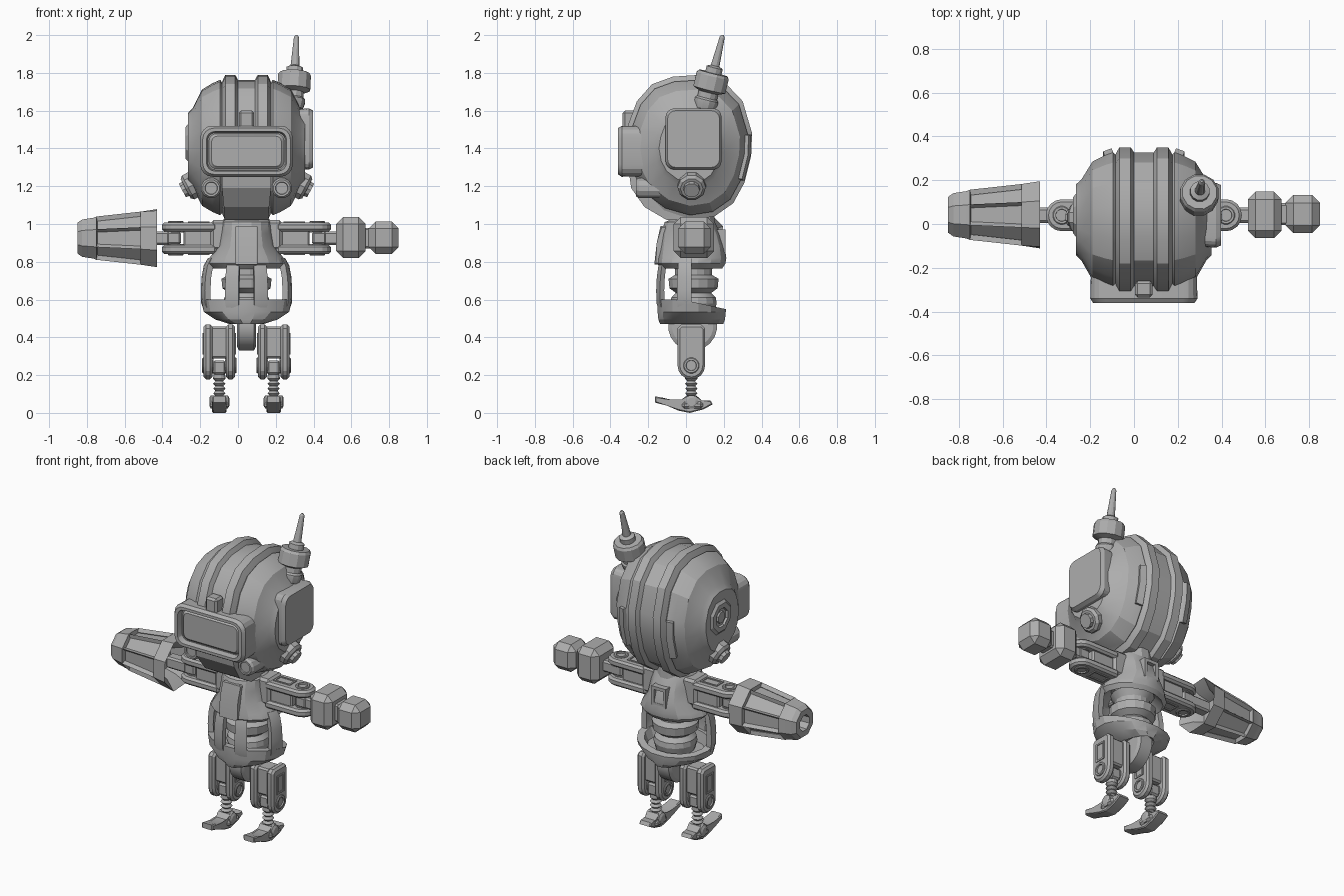
import bpy, bmesh, math
from mathutils import Matrix, Vector

if "Cube" in bpy.data.objects:
    bpy.data.objects.remove(bpy.data.objects["Cube"])

CX = 0.045                       # body centre line in x
grey = bpy.data.materials.new("plain grey")
grey.diffuse_color = (0.42, 0.42, 0.42, 1)
grey.use_nodes = True
grey.node_tree.nodes["Principled BSDF"].inputs["Base Color"].default_value = grey.diffuse_color

def finish(name, bm, M=None):
    if M is not None:
        bm.transform(M)
    bmesh.ops.recalc_face_normals(bm, faces=bm.faces)
    me = bpy.data.meshes.new(name)
    bm.to_mesh(me)
    bm.free()
    me.materials.append(grey)
    ob = bpy.data.objects.new(name, me)
    bpy.context.collection.objects.link(ob)
    return ob

def loft_bm(rings, closed=False):
    """Skin equal-length rings; cap the ends, or join last to first."""
    bm = bmesh.new()
    vs = [[bm.verts.new(p) for p in r] for r in rings]
    n = len(rings[0])
    pairs = list(zip(vs, vs[1:])) + ([(vs[-1], vs[0])] if closed else [])
    for a, b in pairs:
        for i in range(n):
            j = (i + 1) % n
            bm.faces.new((a[i], a[j], b[j], b[i]))
    if not closed:
        bm.faces.new(vs[0])
        bm.faces.new(vs[-1])
    return bm

def bevel(bm, w, seg=1, ang=0.6):
    es = [e for e in bm.edges if len(e.link_faces) == 2 and e.calc_face_angle(0) > ang]
    bmesh.ops.bevel(bm, geom=es, offset=w, segments=seg, affect='EDGES')

def ellipse(cx, cy, z, rx, ry, n=16):
    return [(cx + rx * math.cos(2 * math.pi * (i + .5) / n),
             cy + ry * math.sin(2 * math.pi * (i + .5) / n), z) for i in range(n)]

def box(name, lo, hi, bev=0.0, M=None):
    bm = bmesh.new()
    bmesh.ops.create_cube(bm, size=1)
    for v in bm.verts:
        v.co = [(lo[k] + hi[k]) / 2 + v.co[k] * (hi[k] - lo[k]) for k in range(3)]
    if bev:
        bevel(bm, bev)
    return finish(name, bm, M)

def lathe(name, origin, axis, prof, n=12, M=None):
    """Turned part: prof is (distance along axis, radius)."""
    R = Matrix.Translation(origin) @ Vector((0, 0, 1)).rotation_difference(Vector(axis)).to_matrix().to_4x4()
    return finish(name, loft_bm([ellipse(0, 0, t, r, r, n) for t, r in prof]), (M @ R) if M else R)

def prism(name, pts, x0, x1, bev=0.0, M=None):
    """Side profile of (y, z) points pushed from x0 to x1."""
    bm = loft_bm([[(x, y, z) for y, z in pts] for x in (x0, x1)])
    if bev:
        caps = [f for f in bm.faces if len(f.verts) == len(pts)]
        bmesh.ops.bevel(bm, geom=list({e for f in caps for e in f.edges}), offset=bev, segments=1, affect='EDGES')
    return finish(name, bm, M)

def round_rect(cy, cz, hy, hz, r, seg=4):
    pts = []
    for k, (sy, sz) in enumerate(((1, 1), (-1, 1), (-1, -1), (1, -1))):
        for i in range(seg + 1):
            a = math.pi / 2 * (k + i / seg)
            pts.append((cy + sy * (hy - r) + r * math.cos(a), cz + sz * (hz - r) + r * math.sin(a)))
    return pts

# ---------- head ----------
side = [(-.07, 1.78), (.08, 1.79), (.2, 1.755), (.3, 1.65), (.35, 1.48), (.345, 1.36), (.31, 1.22),
        (.25, 1.11), (.15, 1.04), (.02, 1.02), (-.12, 1.06), (-.24, 1.15), (-.3, 1.26), (-.325, 1.4),
        (-.305, 1.53), (-.26, 1.65), (-.18, 1.74)]
half = [(.045, .93), (.06, 1), (.112, 1), (.125, .93), (.13, .9), (.14, .93), (.18, .885),
        (.235, .80), (.285, .55), (.31, .48)]
secs = [(-d, s) for d, s in reversed(half)] + half
bm = loft_bm([[(CX + d, .025 + (y - .025) * s, 1.4 + (z - 1.4) * s) for y, z in side] for d, s in secs])
# vent slots down the back of the shell
slots = [f for f in bm.faces if .14 < abs(f.calc_center_median().x - CX) < .18
         and f.calc_center_median().y > .26 and 1.3 < f.calc_center_median().z < 1.5]
if slots:
    bmesh.ops.inset_region(bm, faces=slots, thickness=.008, depth=0)
    bmesh.ops.inset_region(bm, faces=slots, thickness=.001, depth=-.02)
finish("head_shell", bm)

# visor frame with recessed glass
def visor_ring(y, hx, hz, r):
    return [(x, y, z) for x, z in round_rect(CX, 1.385, hx, hz, r)]
finish("visor", loft_bm([visor_ring(*a) for a in (
    (-.16, .24, .13, .06), (-.34, .245, .135, .065), (-.36, .232, .122, .058), (-.36, .212, .105, .045),
    (-.325, .205, .098, .04), (-.325, .198, .092, .036), (-.337, .185, .08, .03))]))
box("visor_clip", (.005, -.335, 1.5), (.085, -.26, 1.60), .012)
finish("chin", loft_bm([[(CX + s * w, y, z) for s, y in ((-1, yf), (1, yf), (1, 0), (-1, 0))]
                        for z, w, yf in ((1.02, .115, -.10), (1.09, .12, -.22), (1.19, .13, -.29), (1.26, .13, -.30))]))
for s, n in ((-1, "left"), (1, "right")):
    lathe(n + "_front_bolt", (CX + s * .187, -.10, 1.19), (0, -1, 0),
          [(0, .055), (.15, .055), (.165, .045), (.165, .034), (.158, .032)], 12)
    lathe(n + "_jaw_lug", (CX + s * .22, .03, 1.24), (s * .88, 0, -.46),
          [(0, .06), (.055, .06), (.055, .075), (.1, .075), (.115, .06), (.115, .045), (.135, .042)], 10)
# ear panel on one side, hub on the other
bm = loft_bm([[(x, y, z) for y, z in round_rect(.04, 1.45, .148 * k, .162 * k, .045)]
              for x, k in ((.31, .97), (.375, 1), (.398, .93))])
finish("ear_panel", bm)
lathe("ear_hub", (-.20, .04, 1.43), (-1, 0, 0),
      [(0, .11), (.062, .11), (.078, .09), (.078, .06), (.06, .055), (.06, .04), (.075, .035)], 8)
lathe("antenna", (.29, .098, 1.61), (.05, .24, .97),
      [(0, .055), (.035, .065), (.05, .065), (.06, .055), (.09, .055), (.105, .09), (.18, .09), (.195, .08),
       (.195, .045), (.225, .045), (.235, .024), (.39, .014), (.402, .006)], 12)

# ---------- torso ----------
lathe("neck", (CX, .06, .97), (0, 0, 1), [(0, .1), (.12, .09)], 12)
finish("chest", loft_bm([ellipse(CX, cy, z, rx, ry) for z, rx, ry, cy in (
    (.83, .12, .11, .03), (.765, .19, .165, .03), (.79, .215, .185, .027), (.82, .20, .187, .03), (.88, .155, .178, .03),
    (.95, .142, .162, .025), (1.01, .136, .135, .02), (1.04, .11, .09, .05))]))
prism("chest_plate", [(-.168, .785), (-.155, .90), (-.135, .99), (-.05, .99), (-.05, .785)], CX - .062, CX + .062, .008)
for x0, x1, z0, z1 in ((-.05, -.03, .85, .97), (.03, .05, .85, .97), (-.03, .03, .85, .87), (-.03, .03, .95, .97)):
    box("back_frame", (CX + x0, .12, z0), (CX + x1, .208, z1))
lathe("spine", (CX, .04, .49), (0, 0, 1),
      [(0, .1), (.09, .125), (.12, .12), (.145, .095), (.17, .13), (.22, .135), (.24, .1), (.27, .1), (.31, .125), (.35, .1)], 16)
# curved ribs
def rib(name, deg, w):
    rings = []
    for z, f in ((.82, .92), (.78, 1.02), (.72, 1.07), (.65, 1.09), (.58, 1.08), (.53, .98)):
        ring = []
        for a, k in ((-w, f), (0, f), (w, f), (w, f - .15), (0, f - .15), (-w, f - .15)):
            t = math.radians(deg + a)
            ring.append((CX + .222 * k * math.cos(t), .03 + .175 * k * math.sin(t), z))
        rings.append(ring)
    finish(name, loft_bm(rings))
for n, deg, w in (("front_rib", -71, 9), ("front_rib", -109, 9), ("side_rib", -12, 12), ("side_rib", 192, 12)):
    rib(n, deg, w)
# hip band: keel-shaped below, lower at the back
bm = loft_bm([ellipse(CX, .03, z, rx, ry) for z, rx, ry in (
    (.51, .08, .12), (.47, .09, .17), (.495, .17, .18), (.535, .23, .184), (.60, .243, .184), (.60, .20, .145), (.535, .18, .13))])
for v in bm.verts:
    if v.co.z > .59:
        v.co.z -= max(0, (v.co.y + .02)) * .22
finish("hip_band", bm)
lathe("pelvis_disc", (CX - .05, .035, .46), (1, 0, 0), [(0, .11), (.01, .13), (.09, .13), (.1, .11)], 20)

# ---------- limbs ----------
def limb(name, M, L, hw=.073):
    """Twin plates along local -z with core, raised frame and pin ring."""
    arc = [(hw * math.cos(a), -L + hw + hw * math.sin(a)) for a in [-math.pi * i / 8 for i in range(9)]]
    pts = [(-hw, -.02), (-hw + .02, 0), (hw - .02, 0), (hw, -.02)] + arc
    for s in (-1, 1):
        prism(name + "_plate", pts, s * .036, s * .083, .012, M)
        for y0, y1, z0, z1 in ((-.035, -.025, -.16, -.045), (.025, .035, -.16, -.045),
                               (-.025, .025, -.055, -.045), (-.025, .025, -.16, -.15)):
            box(name + "_frame", (min(s * .08, s * .088), y0, z0), (max(s * .08, s * .088), y1, z1), 0, M)
        lathe(name + "_pin", (s * .03, 0, -L + hw), (s, 0, 0),
              [(0, .042), (.057, .042), (.061, .038), (.061, .028), (.05, .026)], 16, M)
    box(name + "_core", (-.045, -.052, -L * .62), (.045, .052, -.01), .01, M)
    box(name + "_joint", (-.034, -.04, -L + .025), (.034, .04, -L * .66), .01, M)

foot = [(-.165, .055), (-.165, .088), (-.13, .082), (-.08, .064), (-.02, .066), (.005, .092), (.055, .092),
        (.08, .06), (.13, .066), (.142, .045), (.09, .018), (.02, 0), (-.04, .012), (-.1, .038)]
for s, n in ((-1, "left"), (1, "right")):
    lx = CX + s * .144
    limb(n + "_leg", Matrix.Translation((lx, .028, .468)), .29)
    # ankle spring and foot
    lathe(n + "_ankle_spring", (lx, .028, .06), (0, 0, 1),
          [(0, .022)] + [(.03 + .013 * i, .034 if i % 2 else .021) for i in range(8)] + [(.17, .03)], 12)
    prism(n + "_foot", foot, lx - .038, lx + .038, .006)
    lathe(n + "_ankle_pin", (lx - .053, .03, .058), (1, 0, 0), [(0, .022), (.008, .036), (.098, .036), (.106, .022)], 12)
    box(n + "_foot_pad", (lx - .05, -.02, .022), (lx + .05, .09, .06), .012)
    # arm: limb turned to point outwards
    R = Matrix(((0, 0, -s, CX + s * .15), (0, 1, 0, .04), (1, 0, 0, .925), (0, 0, 0, 1)))
    limb(n + "_arm", R, .298)
    box(n + "_wrist", (CX + s * .47 - .08, .005, .89), (CX + s * .47 + .08, .075, .96), .01)
    box(n + "_shoulder", (CX + s * .14 - .05, -.03, .86), (CX + s * .14 + .05, .11, 1.02), .015)

# fist blocks
box("hand_block", (.52, -.065, .82), (.675, .148, 1.037), .036)
box("hand_neck", (.64, -.005, .87), (.72, .095, .98), .01)
box("fist_block", (.692, -.042, .842), (.85, .132, 1.012), .036)

# blaster arm, with recessed panels along the barrel
R = Matrix.Translation((-.43, .042, .925)) @ Vector((0, 0, 1)).rotation_difference(Vector((-1, 0, 0))).to_matrix().to_4x4()
bm = loft_bm([ellipse(0, 0, t, r, r, 8) for t, r in (
    (.12, .085), (.06, .11), (0, .158), (.085, .152), (.32, .124), (.335, .117), (.395, .107), (.42, .088), (.42, .05), (.35, .045))])
panels = [f for f in bm.faces if .15 < f.calc_center_median().z < .25]
bmesh.ops.inset_individual(bm, faces=panels, thickness=.027, depth=0)
bmesh.ops.inset_individual(bm, faces=panels, thickness=.003, depth=-.025)
for v in bm.verts:               # flared points at the rear rim
    if abs(v.co.z) < .001 and v.co.x * v.co.y > 0:
        v.co.x *= 1.05
        v.co.y *= 1.05
finish("blaster_barrel", bm, R)

# keep hard edges, soften shallow ones
for ob in bpy.context.collection.objects:
    ob.select_set(True)
    bpy.context.view_layer.objects.active = ob
bpy.ops.object.shade_smooth_by_angle(angle=math.radians(22))
